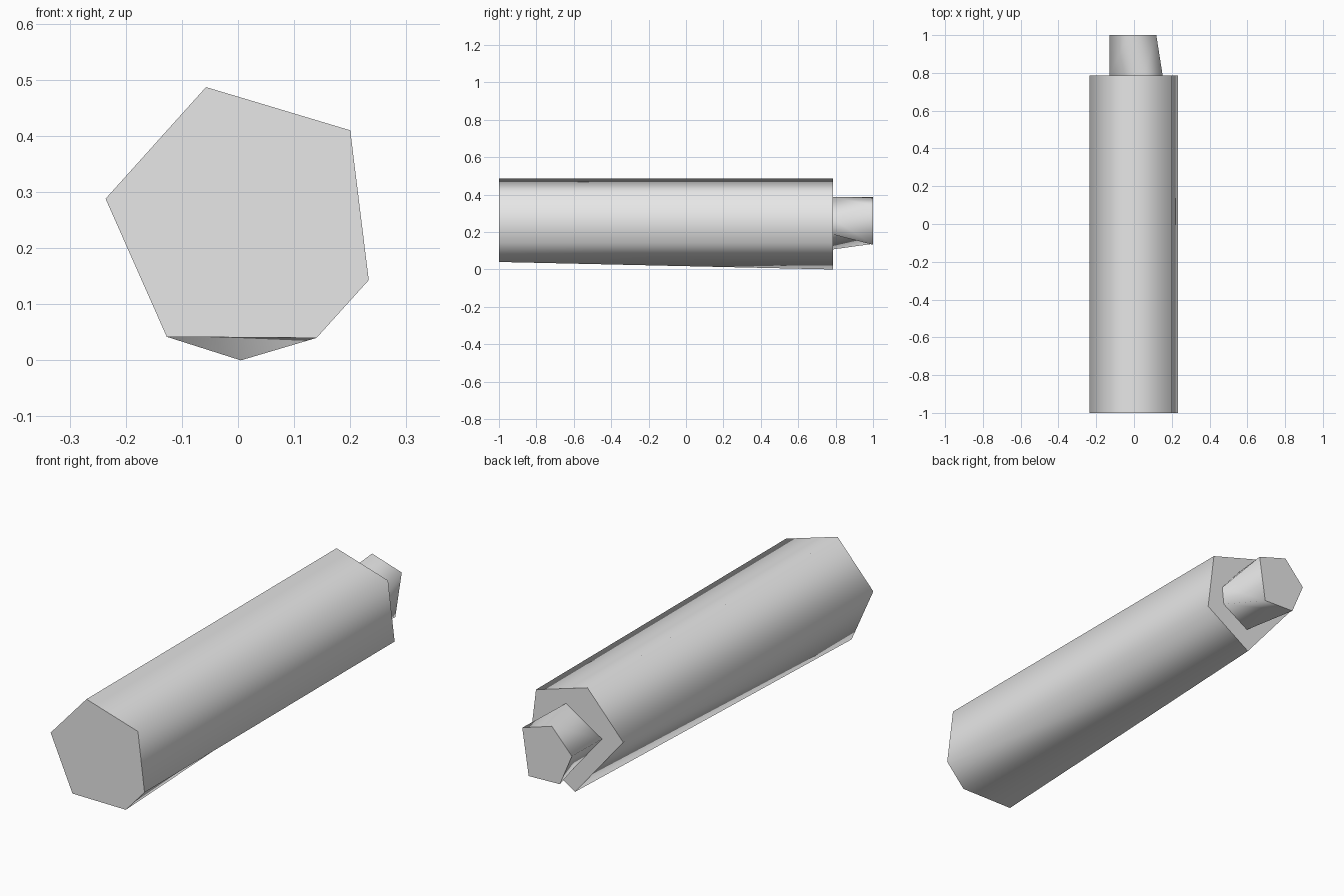
import bpy
import bmesh

cube = bpy.data.objects.get("Cube")
if cube:
    bpy.data.objects.remove(cube, do_unlink=True)

grey = bpy.data.materials.new("plain grey")
grey.use_nodes = True
grey.diffuse_color = (0.8, 0.8, 0.8, 1)
grey.node_tree.nodes["Principled BSDF"].inputs["Base Color"].default_value = (0.8, 0.8, 0.8, 1)


def loft(name, front, back, y0, y1, front_cap=True):
    """Join two (x, z) outlines, with smooth sides and flat, sharp-edged ends."""
    bm = bmesh.new()
    a = [bm.verts.new((x, y0, z)) for x, z in front]
    b = [bm.verts.new((x, y1, z)) for x, z in back]
    n = len(a)
    for i in range(n):
        j = (i + 1) % n
        bm.faces.new((a[i], a[j], b[j], b[i])).smooth = True
    caps = [bm.faces.new(b)]
    if front_cap:
        caps.append(bm.faces.new(a))
    for cap in caps:
        for edge in cap.edges:
            edge.smooth = False
    # Coincident outline points collapse into one corner
    bmesh.ops.remove_doubles(bm, verts=bm.verts, dist=0.0005)
    bmesh.ops.recalc_face_normals(bm, faces=bm.faces)
    mesh = bpy.data.meshes.new(name)
    bm.to_mesh(mesh)
    bm.free()
    mesh.materials.append(grey)
    obj = bpy.data.objects.new(name, mesh)
    bpy.context.collection.objects.link(obj)
    return obj


# Long body: six-sided front narrowing to a five-sided back
upper = [(-0.236, 0.288), (-0.057, 0.487), (0.2, 0.41), (0.233, 0.143)]
loft("body",
     upper + [(0.14, 0.04), (-0.127, 0.042)],
     upper + [(0.005, 0.0), (0.005, 0.0)],
     -1.0, 0.785)

# Short tapered stub on the back end
loft("back_stub",
     [(-0.13, 0.275), (0.05, 0.388), (0.152, 0.269), (0.143, 0.187), (0.01, 0.107)],
     [(-0.13, 0.279), (-0.03, 0.388), (0.118, 0.342), (0.086, 0.132), (-0.07, 0.137)],
     0.785, 1.0, front_cap=False)
